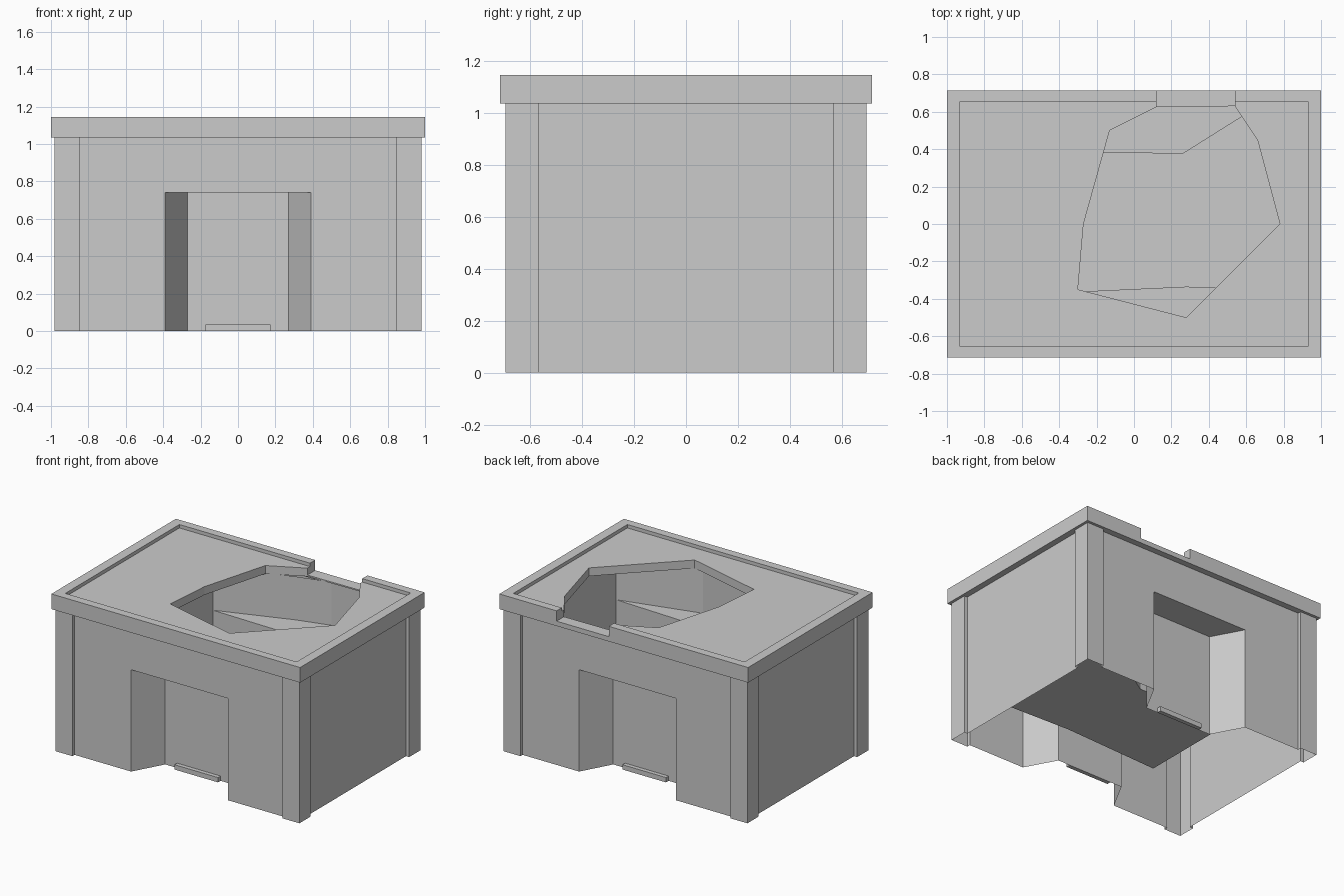
import bpy, bmesh

if "Cube" in bpy.data.objects:
    bpy.data.objects.remove(bpy.data.objects["Cube"])

WALL_X, WALL_Y = 0.955, 0.67      # plain wall planes
PIL_X, PIL_Y = 0.98, 0.695        # corner pillar planes
DOOR_TOP, WALL_TOP = 0.74, 1.04


def finish(name, bm, fix=True):
    bmesh.ops.remove_doubles(bm, verts=bm.verts, dist=1e-5)
    if fix:
        bmesh.ops.recalc_face_normals(bm, faces=bm.faces)
    me = bpy.data.meshes.new(name)
    bm.to_mesh(me)
    bm.free()
    ob = bpy.data.objects.new(name, me)
    bpy.context.collection.objects.link(ob)
    return ob


def strip(bm, pts, z0, z1, closed=True):
    """Upright faces along a plan outline."""
    n = len(pts)
    for i in range(n if closed else n - 1):
        (ax, ay), (bx, by) = pts[i], pts[(i + 1) % n]
        bm.faces.new([bm.verts.new(p) for p in
                      ((ax, ay, z0), (bx, by, z0), (bx, by, z1), (ax, ay, z1))])


def cap(bm, pts, z):
    return bm.faces.new([bm.verts.new((x, y, z)) for x, y in pts])


def prism(name, pts, z0, z1):
    bm = bmesh.new()
    strip(bm, pts, z0, z1)
    cap(bm, pts, z0)
    cap(bm, pts, z1)
    return finish(name, bm)


def rect(x0, x1, y0, y1):
    return [(x0, y0), (x1, y0), (x1, y1), (x0, y1)]


def half_outline(door):
    """Front half of the wall plan; turning it gives the back half."""
    left = [(-PIL_X, -0.565), (-PIL_X, -PIL_Y), (-0.845, -PIL_Y), (-0.845, -WALL_Y)]
    gap = [(-0.39, -WALL_Y), (-0.27, -0.45), (0.27, -0.45), (0.39, -WALL_Y)] if door else []
    right = [(-x, y) for x, y in reversed(left)]
    return [(-WALL_X, -0.565)] + left + gap + right + [(WALL_X, -0.565)]


# Outer walls with pillars and door recesses, open underneath
bm = bmesh.new()
for door, z0, z1 in ((True, 0, DOOR_TOP), (False, DOOR_TOP, WALL_TOP)):
    half = half_outline(door)
    strip(bm, half + [(-x, -y) for x, y in half], z0, z1)
for s in (-1, 1):
    f = cap(bm, [(-0.39 * s, -WALL_Y * s), (-0.27 * s, -0.45 * s),
                 (0.27 * s, -0.45 * s), (0.39 * s, -WALL_Y * s)], DOOR_TOP)
finish("outer_walls", bm)

# Door steps
for name, s in (("front_step", -1), ("back_step", 1)):
    prism(name, rect(-0.175, 0.175, *sorted((0.45 * s, 0.48 * s))), 0, 0.035)

# Roof slab with raised border, broken hole and gap in the border
roof = prism("roof", rect(-1, 1, -0.715, 0.715), 1.035, 1.145)
hole = [(-0.30, -0.35), (0.28, -0.50), (0.78, 0.0), (0.66, 0.45),
        (0.54, 0.63), (0.12, 0.625), (-0.13, 0.50), (-0.27, 0.0)]
cutters = [
    prism("border_cutter", rect(-0.93, 0.93, -0.655, 0.655), 1.12, 1.3),
    prism("underside_cutter", rect(-0.94, 0.94, -0.66, 0.66), 0.9, 1.06),
    prism("hole_cutter", hole, 0.8, 1.4),
    prism("gap_cutter", rect(0.12, 0.54, 0.60, 0.9), 1.07, 1.4),
]
for c in cutters:
    mod = roof.modifiers.new(c.name, 'BOOLEAN')
    mod.operation = 'DIFFERENCE'
    mod.solver = 'EXACT'
    mod.object = c
bpy.context.view_layer.update()
baked = bpy.data.meshes.new_from_object(
    roof.evaluated_get(bpy.context.evaluated_depsgraph_get()))
roof.modifiers.clear()
roof.data = baked
for c in cutters:
    bpy.data.objects.remove(c)

# Inner room: upper walls, ledges over the door recesses, lower pit and floor
back_wall = [(-0.475, 0.39), (0.06, 0.58), (0.30, 0.645), (0.62, 0.645), (0.81, 0.645)]
front_wall = [(0.81, -0.355), (0.22, -0.51), (-0.475, -0.37)]
back_edge = [(-0.475, 0.39), (0.26, 0.375), (0.69, 0.645)]
front_edge = [(0.81, -0.355), (0.28, -0.335), (-0.475, -0.37)]
bm = bmesh.new()
strip(bm, back_wall + front_wall, DOOR_TOP + 0.005, 1.06)
strip(bm, back_edge + [(0.81, 0.645)] + front_edge, 0.18, DOOR_TOP + 0.005)
cap(bm, back_edge + back_wall[3:0:-1], DOOR_TOP + 0.005)
cap(bm, front_edge + [front_wall[1]], DOOR_TOP + 0.005)
cap(bm, back_edge + [(0.81, 0.645)] + front_edge, 0.18)
finish("inner_room", bm)
